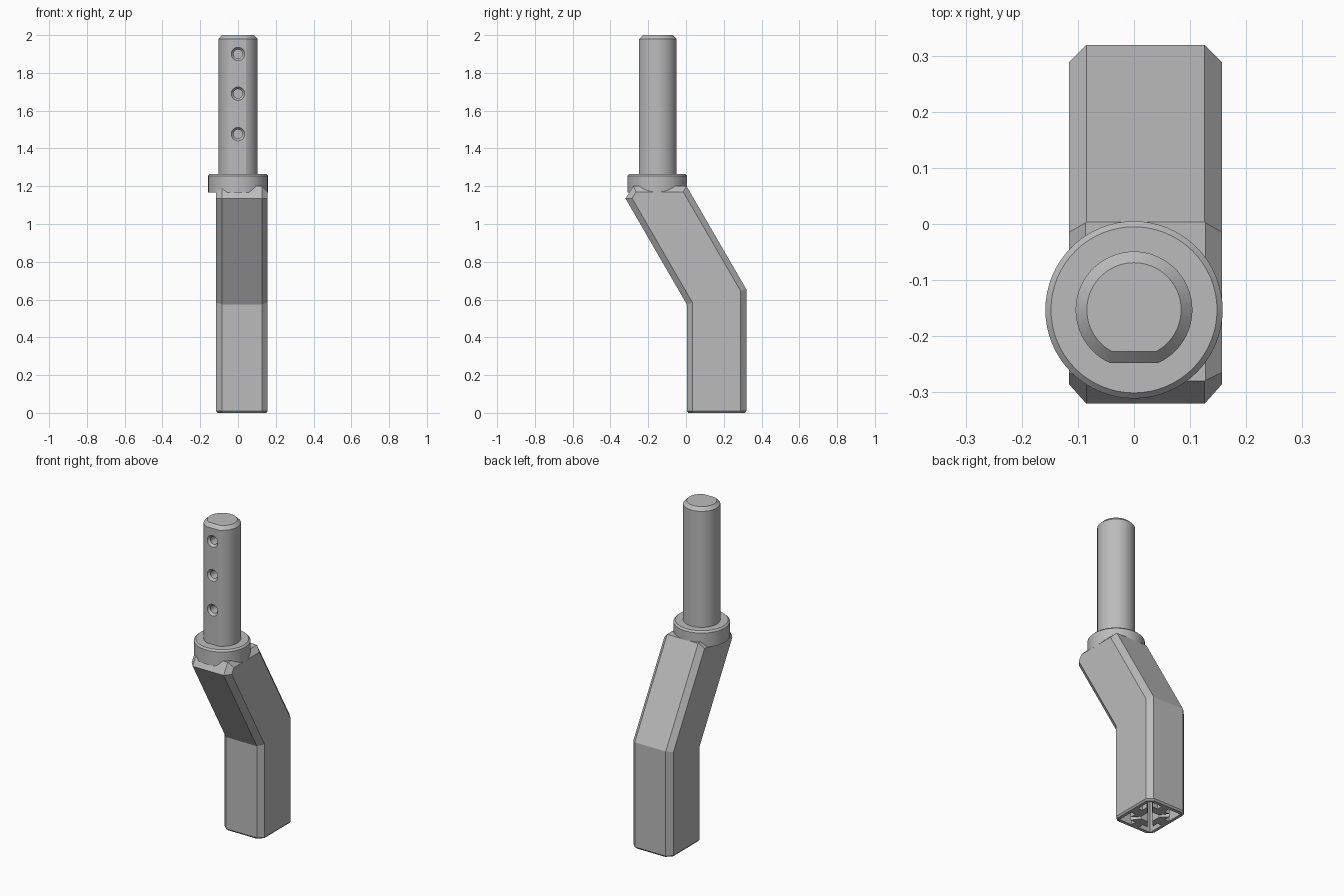
import bpy, bmesh, math
from mathutils import Vector

if "Cube" in bpy.data.objects:
    bpy.data.objects.remove(bpy.data.objects["Cube"])

grey = bpy.data.materials.new("satin grey")
grey.diffuse_color = (0.5, 0.5, 0.5, 1)
grey.use_nodes = True
grey.node_tree.nodes["Principled BSDF"].inputs["Base Color"].default_value = grey.diffuse_color


def make_object(name, bm, smooth=False):
    bmesh.ops.recalc_face_normals(bm, faces=bm.faces)
    mesh = bpy.data.meshes.new(name)
    bm.to_mesh(mesh)
    bm.free()
    mesh.materials.append(grey)
    ob = bpy.data.objects.new(name, mesh)
    bpy.context.collection.objects.link(ob)
    if smooth:
        smooth_by_angle(ob)
    return ob


def activate(ob):
    bpy.ops.object.select_all(action='DESELECT')
    ob.select_set(True)
    bpy.context.view_layer.objects.active = ob


def smooth_by_angle(ob):
    activate(ob)
    bpy.ops.object.shade_smooth_by_angle(angle=math.radians(25))


def loft(rings):
    """Closed solid through rings with equal point counts."""
    bm = bmesh.new()
    vs = [[bm.verts.new(p) for p in ring] for ring in rings]
    n = len(vs[0])
    for a, b in zip(vs, vs[1:]):
        for i in range(n):
            j = (i + 1) % n
            bm.faces.new((a[i], a[j], b[j], b[i]))
    bm.faces.new(vs[0][::-1])
    bm.faces.new(vs[-1])
    return bm


def cut(ob, cutter):
    mod = ob.modifiers.new("cut", 'BOOLEAN')
    mod.operation = 'DIFFERENCE'
    mod.solver = 'EXACT'
    mod.object = cutter
    activate(ob)
    bpy.ops.object.modifier_apply(modifier=mod.name)
    bpy.data.objects.remove(cutter)


# Bent body: chamfered rectangle swept up and then leaning forward
X0, X1, Y0, Y1, C = -0.116, 0.157, 0.004, 0.319, 0.031
XC, YC = (X0 + X1) / 2, (Y0 + Y1) / 2


def section(inset=0):
    x0, x1, y0, y1 = X0 + inset, X1 - inset, Y0 + inset, Y1 - inset
    return [(x0 + C, y0), (x1 - C, y0), (x1, y0 + C), (x1, y1 - C),
            (x1 - C, y1), (x0 + C, y1), (x0, y1 - C), (x0, y0 + C)]


def bend_z(y):
    return 0.575 + (y - Y0) * 0.08 / (Y1 - Y0)


LEAN = 0.579
base = section()
bm = loft([
    [(x, y, 0) for x, y in section(0.008)],
    [(x, y, 0.01) for x, y in base],
    [(x, y, bend_z(y)) for x, y in base],
    [(x, y - LEAN * (1.5 - bend_z(y)), 1.5) for x, y in base],
])


def slice_off(point, normal):
    geom = bm.verts[:] + bm.edges[:] + bm.faces[:]
    res = bmesh.ops.bisect_plane(bm, geom=geom, dist=1e-6, plane_co=point,
                                 plane_no=normal, clear_outer=True)
    edges = [e for e in res['geom_cut'] if isinstance(e, bmesh.types.BMEdge)]
    bmesh.ops.contextual_create(bm, geom=edges)


# Flat top, chamfered side edges, front edge and front corners
slice_off((0, 0, 1.2), (0, 0, 1))
slice_off((X1, 0, 1.17), (1, 0, 1))
slice_off((X0, 0, 1.17), (-1, 0, 1))
slice_off((0, -0.32, 1.135), (0, -0.065, 0.04))
for side, x in ((1, X1), (-1, X0)):
    a = Vector((x - side * C, -0.32, 1.135))
    b = Vector((x, -0.286, 1.135))
    c = Vector((x - side * C, -0.28, 1.2))
    slice_off(a, (b - a).cross(c - a) * side)
body = make_object("bent_body", bm)

# Slotted socket in the underside, with a T-shaped key on each wall
quarter = [(0.11, -0.025), (0.08, -0.025), (0.08, -0.06), (0.04, -0.024),
           (0.04, 0.024), (0.08, 0.06), (0.08, 0.025), (0.11, 0.025), (0.11, 0.11)]
outline = []
for k in range(4):
    for x, y in quarter:
        for _ in range(k):
            x, y = -y, x
        outline.append((XC + x, YC + y * 1.18))
cut(body, make_object("socket_cutter", loft(
    [[(x, y, z) for x, y in outline] for z in (-0.05, 0.5)])))

# Collar: disc with a small top chamfer
AXIS_Y = -0.153


def circle(r, n=64):
    return [(r * math.cos(math.tau * i / n), r * math.sin(math.tau * i / n))
            for i in range(n)]


def stack(name, layers):
    return make_object(name, loft(
        [[(x, y + AXIS_Y, z) for x, y in pts] for pts, z in layers]), True)


stack("collar", [(circle(0.158), 1.167), (circle(0.158), 1.255), (circle(0.148), 1.265)])


# Post: round bar with a flat on its front and a chamfered top
def d_shape(r, flat, n=64):
    half = math.acos(flat / r)
    start, span = -math.pi / 2 + half, math.tau - 2 * half
    return [(r * math.cos(start + span * i / n), r * math.sin(start + span * i / n))
            for i in range(n + 1)]


post = stack("post", [(d_shape(0.104, 0.095), 1.255), (d_shape(0.104, 0.095), 1.98),
                      (d_shape(0.084, 0.074), 2.0)])

# Three countersunk blind holes in the flat
for z in (1.476, 1.69, 1.9):
    profile = [(0.044, -0.258), (0.024, -0.234), (0.024, -0.14)]
    cut(post, make_object("hole_cutter", loft(
        [[(u, y, z + v) for u, v in circle(r, 32)] for r, y in profile])))
smooth_by_angle(post)
